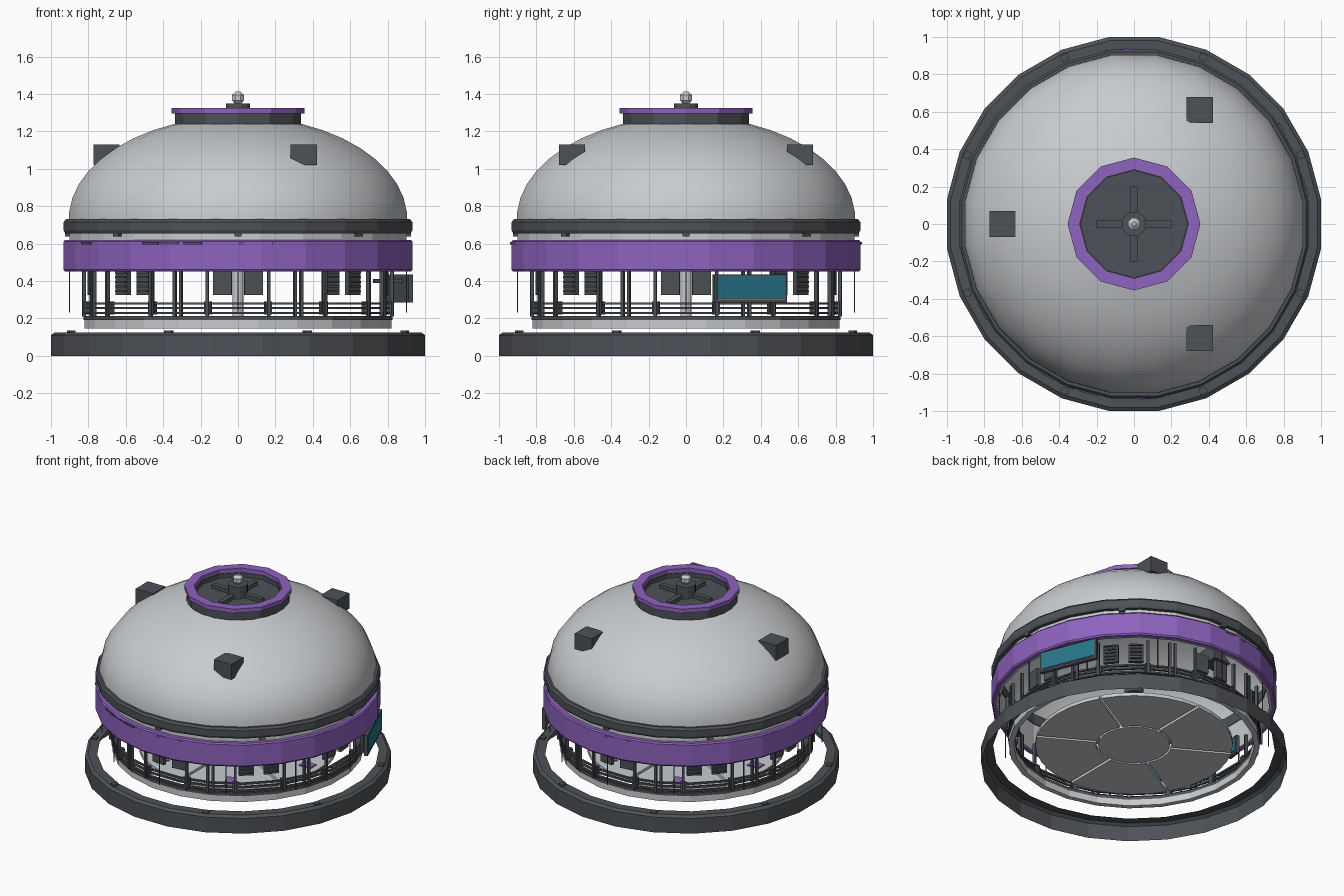
import bpy, bmesh, math
from math import sin, cos, pi, radians
from mathutils import Matrix, Vector

cube = bpy.data.objects.get("Cube")
if cube:
    bpy.data.objects.remove(cube, do_unlink=True)


def material(name, rgb):
    m = bpy.data.materials.new(name)
    m.use_nodes = True
    m.diffuse_color = (*rgb, 1)
    m.node_tree.nodes["Principled BSDF"].inputs["Base Color"].default_value = (*rgb, 1)
    return m


DARK = material("dark_metal", (0.075, 0.083, 0.092))
LIGHT = material("light_shell", (0.58, 0.6, 0.62))
PURPLE = material("purple_trim", (0.27, 0.125, 0.52))
TEAL = material("teal_screen", (0.02, 0.18, 0.25))


def finish(name, bm, mat, smooth=False):
    bmesh.ops.recalc_face_normals(bm, faces=bm.faces)
    me = bpy.data.meshes.new(name)
    bm.to_mesh(me)
    bm.free()
    me.materials.append(mat)
    ob = bpy.data.objects.new(name, me)
    bpy.context.collection.objects.link(ob)
    if smooth:
        bpy.ops.object.select_all(action='DESELECT')
        ob.select_set(True)
        bpy.context.view_layer.objects.active = ob
        bpy.ops.object.shade_smooth_by_angle(angle=radians(35))
    return ob


def lathe(name, profile, mat, segs=24, ends="loop", half=True, smooth=False):
    """Spin (radius, z) points; ends are loop, caps or open; half puts flats on the axes."""
    bm = bmesh.new()
    grow = 1 / cos(pi / segs) if half else 1
    rings = []
    for r, z in profile:
        ring = []
        for i in range(segs):
            a = 2 * pi * (i + 0.5 * half) / segs
            ring.append(bm.verts.new((r * grow * cos(a), r * grow * sin(a), z)))
        rings.append(ring)
    count = len(rings) if ends == "loop" else len(rings) - 1
    for k in range(count):
        a, b = rings[k], rings[(k + 1) % len(rings)]
        for i in range(segs):
            j = (i + 1) % segs
            bm.faces.new((a[i], a[j], b[j], b[i]))
    if ends == "caps":
        bm.faces.new(rings[0])
        bm.faces.new(rings[-1])
    return finish(name, bm, mat, smooth)


def hoop(name, r0, r1, z0, z1, mat, **kw):
    return lathe(name, [(r0, z0), (r1, z0), (r1, z1), (r0, z1)], mat, **kw)


def drum(name, r, z0, z1, mat, **kw):
    return lathe(name, [(r, z0), (r, z1)], mat, ends="caps", **kw)


def boxes(name, size, places, mat):
    """Boxes of (radial, tangent, height) size at (azimuth, radius, z) places."""
    bm = bmesh.new()
    for az, r, z in places:
        m = (Matrix.Rotation(radians(az), 4, 'Z') @ Matrix.Translation((r, 0, z))
             @ Matrix.Diagonal((*size, 1)))
        bmesh.ops.create_cube(bm, size=1, matrix=m)
    return finish(name, bm, mat)


def sectors(name, r0, r1, z0, z1, gap, mat):
    """Six wedge plates parted by straight slits."""
    bm = bmesh.new()
    for k in range(6):
        mid, pts = k * pi / 3, []
        for r, way in ((r0, 1), (r1, -1)):
            half = pi / 6 - gap / r
            for i in range(7):
                a = mid + way * half * (i / 3 - 1)
                pts.append((r * cos(a), r * sin(a), z0))
        f = bm.faces.new([bm.verts.new(p) for p in pts])
        ex = bmesh.ops.extrude_face_region(bm, geom=[f])
        top = [v for v in ex["geom"] if isinstance(v, bmesh.types.BMVert)]
        bmesh.ops.translate(bm, verts=top, vec=(0, 0, z1 - z0))
    return finish(name, bm, mat)


# Free-standing base skirt, open underneath, with bolts
lathe("base_ring", [(1, 0), (1, 0.11), (0.98, 0.125), (0.92, 0.125)], DARK, ends="open")
boxes("base_bolts", (0.035, 0.04, 0.012),
      [(22.5 + 45 * k, 0.965, 0.13) for k in range(8)], DARK)

# Slit floor inside a separate edge ring
hoop("floor_edge", 0.785, 0.82, 0.145, 0.19, LIGHT)
hoop("floor_rim", 0.785, 0.826, 0.19, 0.212, DARK)
sectors("floor_panels", 0.25, 0.65, 0.15, 0.175, 0.01, LIGHT)
drum("hub_floor", 0.235, 0.15, 0.175, LIGHT)
boxes("floor_markers", (0.09, 0.07, 0.008), [(60 * k, 0.56, 0.179) for k in range(6)], PURPLE)
drum("centre_column", 0.03, 0.175, 0.53, LIGHT, segs=12)
drum("column_cap", 0.06, 0.53, 0.57, DARK, segs=12)

# Railing with junction boxes
for i, z in enumerate((0.228, 0.255, 0.28)):
    hoop(f"rail_{i + 1}", 0.815, 0.83, z - 0.006, z + 0.006, DARK)
boxes("rail_boxes", (0.035, 0.035, 0.07),
      [(11.25 + 22.5 * k, 0.823, 0.255) for k in range(16)], DARK)

# Posts between the floor and the belt
singles = [11.25 + 22.5 * k for k in range(16)]
doubles = [22.5 + 45 * k + d for k in range(8) for d in (-1.2, 1.2)]
boxes("posts", (0.02, 0.016, 0.25), [(a, 0.84, 0.335) for a in singles + doubles], DARK)
boxes("thin_rods", (0.006, 0.006, 0.23), [(30 * k, 0.9, 0.345) for k in range(12)], DARK)

# Hanging panels in pairs, with screens on the inside
pairs = [45 * k + d for k in range(8) for d in (-6, 6)]
boxes("hanging_panels", (0.025, 0.1, 0.13), [(a, 0.79, 0.39) for a in pairs], DARK)
diagonals = [a for a in pairs if 30 < a % 90 < 60]
boxes("panel_slats", (0.012, 0.08, 0.01),
      [(a, 0.807, 0.345 + 0.025 * i) for a in diagonals for i in range(5)], DARK)
boxes("inner_screens", (0.006, 0.085, 0.1), [(a, 0.775, 0.392) for a in pairs], TEAL)

# Purple belt, light course and dark cornice
lathe("belt", [(0.9, 0.45), (0.925, 0.45), (0.932, 0.46), (0.932, 0.61),
               (0.925, 0.62), (0.9, 0.62)], PURPLE)
hoop("belt_lining", 0.885, 0.9, 0.452, 0.66, LIGHT)
lathe("cornice", [(0.88, 0.655), (0.925, 0.655), (0.932, 0.67), (0.932, 0.715),
                  (0.92, 0.73), (0.88, 0.73)], DARK)
boxes("cornice_lugs", (0.03, 0.04, 0.02), [(45 * k, 0.91, 0.648) for k in range(8)], DARK)
boxes("belt_dashes", (0.008, 0.1, 0.012),
      [(a, 0.936, 0.602) for a in (210, 240, 247, 255)], DARK)
boxes("belt_ledge", (0.008, 0.18, 0.012), [(276, 0.934, 0.602), (96, 0.934, 0.602)], PURPLE)

# Dome shell, open underneath
angles = [radians(4 + 64 * i / 8) for i in range(9)]
dome = [(0.905, 0.715)] + [(0.905 * cos(t), 0.73 + 0.55 * sin(t)) for t in angles]
lathe("dome", dome, LIGHT, segs=24, ends="open", smooth=True)

# Roof boxes, square to the grid
bm = bmesh.new()
for az in (60, 180, 300):
    a = radians(az)
    m = (Matrix.Translation(Vector((0.703 * cos(a), 0.703 * sin(a), 1.075)))
         @ Matrix.Diagonal((0.14, 0.14, 0.11, 1)))
    bmesh.ops.create_cube(bm, size=1, matrix=m)
finish("roof_boxes", bm, DARK)

# Crown with cross bars and beacon
hoop("crown_neck", 0.285, 0.337, 1.225, 1.295, DARK, segs=12, half=False)
hoop("crown_ring", 0.29, 0.355, 1.295, 1.325, PURPLE, segs=12, half=False)
drum("crown_plate", 0.3, 1.23, 1.265, DARK, segs=12, half=False)
boxes("crown_bars", (0.2, 0.035, 0.03), [(90 * k, 0.1, 1.278) for k in range(4)], DARK)
drum("beacon_base", 0.065, 1.26, 1.35, DARK, segs=12)
lathe("beacon", [(0.018, 1.35), (0.032, 1.365), (0.032, 1.395), (0.012, 1.412)],
      LIGHT, segs=8, ends="caps")

# Outer display screen
AZ = 22
boxes("display_frame", (0.025, 0.42, 0.15), [(AZ, 0.912, 0.36)], DARK)
boxes("display_screen", (0.006, 0.39, 0.12), [(AZ, 0.926, 0.367)], TEAL)
boxes("display_stripe", (0.006, 0.39, 0.006), [(AZ, 0.926, 0.301)], PURPLE)
boxes("display_arms", (0.08, 0.02, 0.02), [(AZ - 7, 0.87, 0.4), (AZ + 7, 0.87, 0.4)], DARK)
